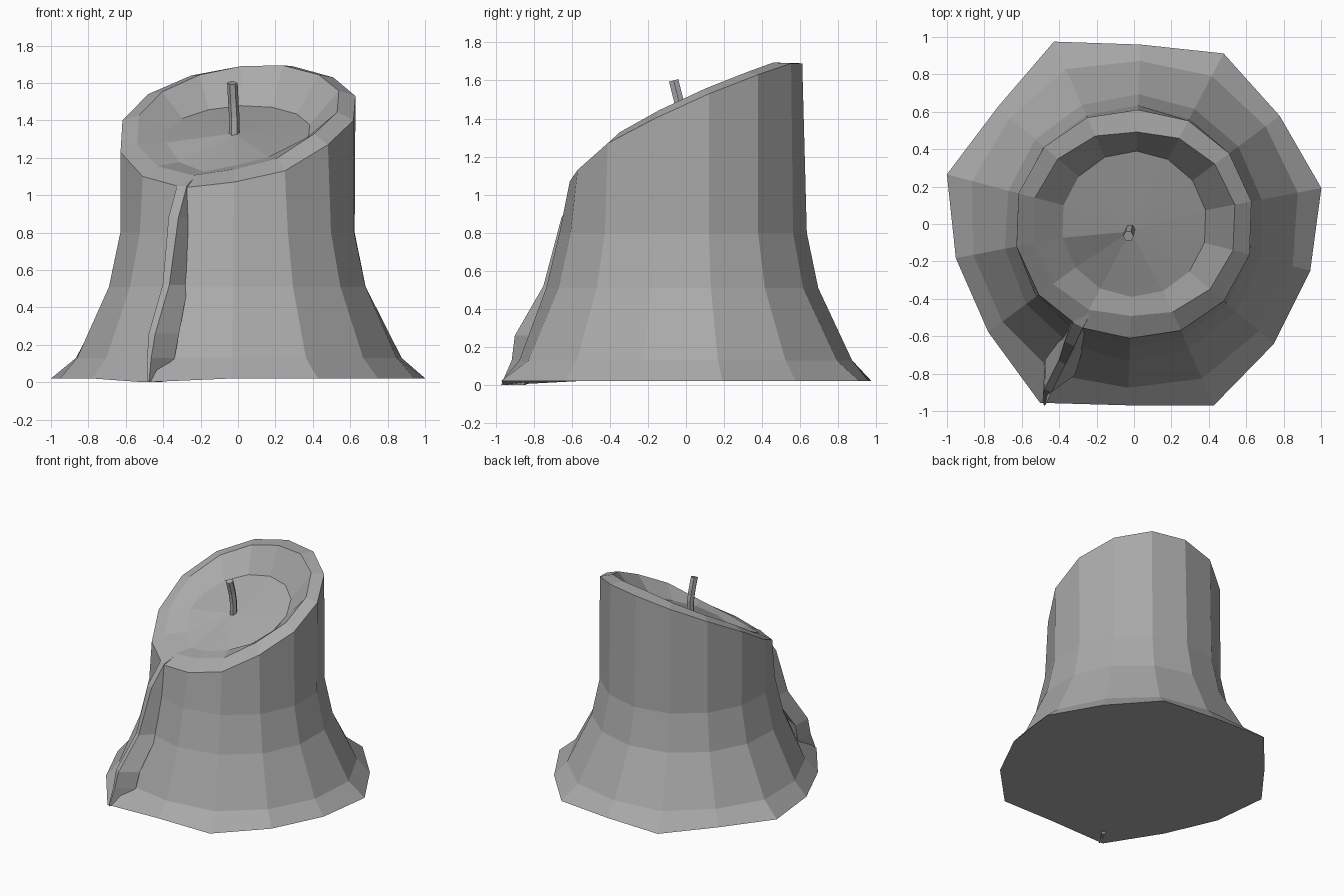
import bpy, bmesh
from math import sin, cos, radians
from mathutils import Vector

if "Cube" in bpy.data.objects:
    bpy.data.objects.remove(bpy.data.objects["Cube"], do_unlink=True)

wax = bpy.data.materials.new("grey wax")
wax.use_nodes = True
wax.diffuse_color = (0.4, 0.4, 0.4, 1)
wax.node_tree.nodes["Principled BSDF"].inputs["Base Color"].default_value = (0.4, 0.4, 0.4, 1)


def loft(name, rings, closed=True, tip=None):
    """Skin a stack of rings, cap the first, cap the last or fan it to a tip."""
    bm = bmesh.new()
    rows = [[bm.verts.new(p) for p in ring] for ring in rings]
    n = len(rows[0])
    for low, high in zip(rows, rows[1:]):
        for i in range(n if closed else n - 1):
            j = (i + 1) % n
            bm.faces.new((low[i], low[j], high[j], high[i]))
    bm.faces.new(rows[0])
    if tip:
        top = bm.verts.new(tip)
        for i in range(n):
            bm.faces.new((rows[-1][i], rows[-1][(i + 1) % n], top))
    else:
        bm.faces.new(rows[-1])
    bmesh.ops.recalc_face_normals(bm, faces=bm.faces)
    mesh = bpy.data.meshes.new(name)
    bm.to_mesh(mesh)
    bm.free()
    mesh.materials.append(wax)
    obj = bpy.data.objects.new(name, mesh)
    bpy.context.collection.objects.link(obj)
    return obj


# Candle body: uneven foot, flared wall, slanted lip and a sunken floor
SIDES = 14
DRIP = 8
foot = [.96, 1.03, .97, 1.02, .975, .985, 1.06, .97, 1.08, .97, .97, 1.035, .96, 1.065]
rim = [1.69, 1.69, 1.63, 1.53, 1.40, 1.27, 1.13, 1.07, 1.04, 1.10, 1.23, 1.40, 1.54, 1.64]
angles = [radians(88 - 360 / SIDES * i) for i in range(SIDES)]


def ring(radius, height):
    return [(radius(i) * cos(a), radius(i) * sin(a), height(i)) for i, a in enumerate(angles)]


def lip(i):
    return rim[i] + .035 - .035 * sin(angles[i])


def floor(i):
    x, y = .4 * cos(angles[i]), .4 * sin(angles[i])
    return min(1.33 + .37 * y + .05 * x, lip(i) + .02)


def front(i):
    return max(0, -sin(angles[i]))


loft("candle_body", [
    ring(lambda i: foot[i], lambda i: 0 if i == DRIP else .02),
    ring(lambda i: .885 + .3 * (foot[i] - 1), lambda i: .13),
    ring(lambda i: .695 + .04 * front(i), lambda i: .51),
    ring(lambda i: .635 + .03 * front(i), lambda i: .80),
    ring(lambda i: .61 + .03 * abs(cos(angles[i])), lambda i: rim[i]),
    ring(lambda i: .49 + .06 * abs(cos(angles[i])), lip),
    ring(lambda i: .39, floor),
], tip=(-.02, -.04, 1.33))

# Wax drip running down from the low point of the lip
out = Vector((cos(angles[DRIP]), sin(angles[DRIP]), 0))
side = Vector((-out.y, out.x, 0))
crest = [(-.25, -.46, 1.10), (-.30, -.54, 1.05), (-.345, -.64, .88), (-.385, -.74, .52),
         (-.46, -.89, .26), (-.475, -.91, .13), (-.48, -.97, 0)]
crest_half = [.025, .03, .03, .02, .02, .012, .004]
root_half = [.03, .05, .05, .06, .09, .08, .01]
sections = []
for point, c, r in zip(crest, crest_half, root_half):
    p = Vector(point)
    root = p - out * .14
    sections.append([root - side * r, p - side * c, p + side * c, root + side * r])
loft("wax_drip", sections)

# Bent six-sided wick
wick_path = [(-.02, -.03, 1.31), (-.02, -.03, 1.42), (-.025, -.04, 1.50), (-.03, -.065, 1.60)]
loft("wick", [[(x + .028 * cos(radians(60 * k)), y + .028 * sin(radians(60 * k)),
                z + .008 * sin(radians(60 * k))) for k in range(6)] for x, y, z in wick_path])
